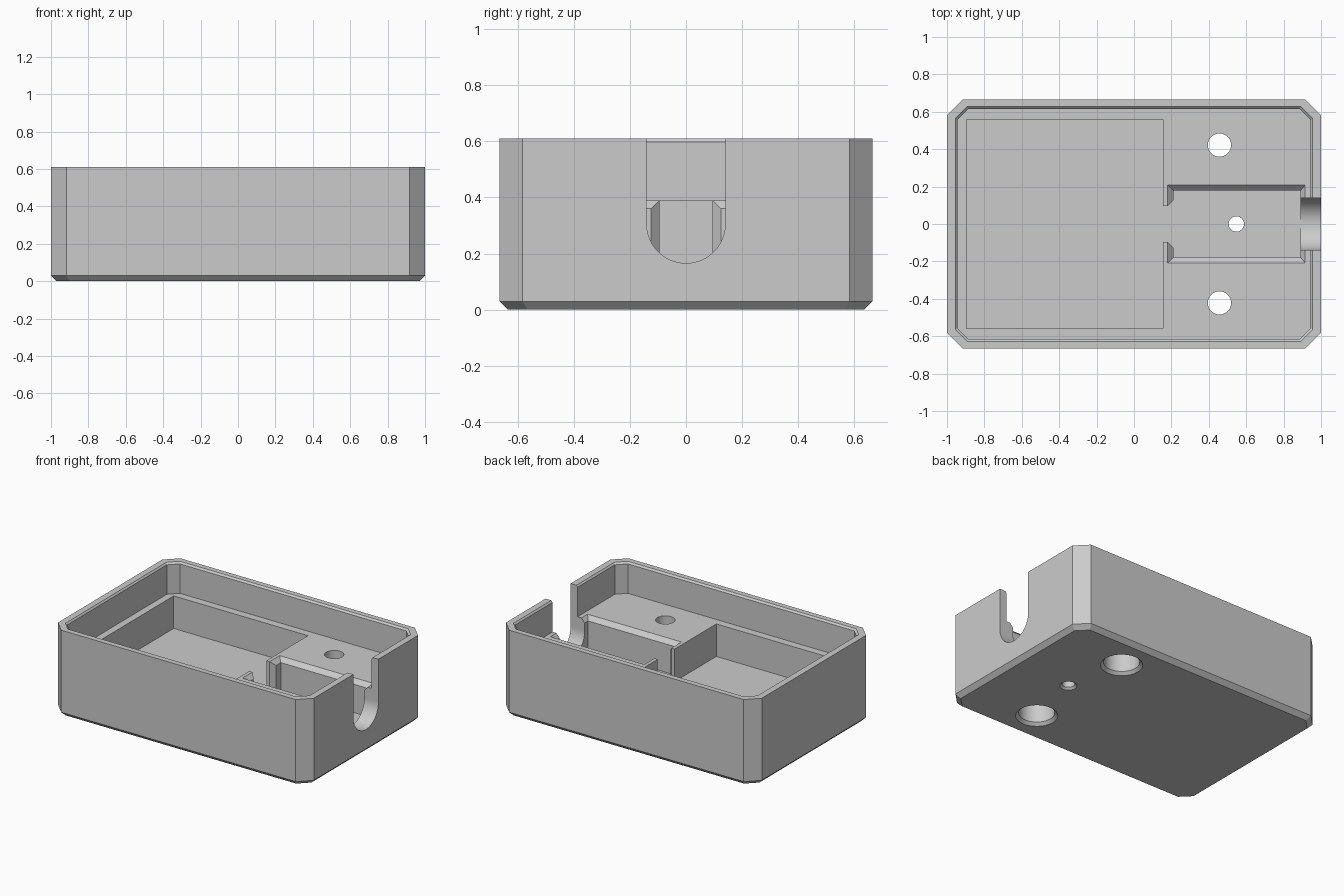
import bpy, bmesh, math

cube = bpy.data.objects.get("Cube")
if cube:
    bpy.data.objects.remove(cube, do_unlink=True)

grey = bpy.data.materials.new("plain_grey")
grey.use_nodes = True
tone = (0.6, 0.6, 0.6, 1)
grey.diffuse_color = tone
grey.node_tree.nodes["Principled BSDF"].inputs["Base Color"].default_value = tone


def octagon(hx, hy, cut):
    """Rectangle outline with clipped corners."""
    pts = []
    for sx, sy in ((1, 1), (-1, 1), (-1, -1), (1, -1)):
        pair = [(sx * hx, sy * (hy - cut)), (sx * (hx - cut), sy * hy)]
        pts += pair if sx * sy > 0 else pair[::-1]
    return pts


def rect(x0, x1, y0, y1):
    return [(x0, y0), (x1, y0), (x1, y1), (x0, y1)]


def circle(x, y, r, n=48):
    return [(x + r * math.cos(i * math.tau / n), y + r * math.sin(i * math.tau / n))
            for i in range(n)]


def loft(name, layers, place=lambda x, y, h: (x, y, h)):
    """Solid through matching outlines, each at its own height."""
    bm = bmesh.new()
    rings = [[bm.verts.new(place(x, y, h)) for x, y in pts] for pts, h in layers]
    bm.faces.new(rings[0])
    bm.faces.new(rings[-1])
    for a, b in zip(rings, rings[1:]):
        for i in range(len(a)):
            j = (i + 1) % len(a)
            bm.faces.new((a[i], a[j], b[j], b[i]))
    bmesh.ops.recalc_face_normals(bm, faces=bm.faces)
    mesh = bpy.data.meshes.new(name)
    bm.to_mesh(mesh)
    bm.free()
    mesh.materials.append(grey)
    obj = bpy.data.objects.new(name, mesh)
    bpy.context.collection.objects.link(obj)
    return obj


HX, HY, TOP = 1.0, 0.665, 0.61
LEDGE, FLOOR = 0.39, 0.16

# Outer body with bevelled underside
body = loft("enclosure_body", [
    (octagon(HX - 0.03, HY - 0.03, 0.07), 0),
    (octagon(HX, HY, 0.083), 0.03),
    (octagon(HX, HY, 0.083), TOP)])

cutters = []

# Upper cavity with a fine bevel at the rim
cutters.append(loft("upper_cavity", [
    (octagon(0.945, 0.615, 0.06), LEDGE),
    (octagon(0.945, 0.615, 0.06), TOP - 0.012),
    (octagon(0.955, 0.627, 0.063), TOP),
    (octagon(0.955, 0.627, 0.063), TOP + 0.1)]))

# Large compartment
bay = rect(-0.895, 0.155, -0.56, 0.56)
cutters.append(loft("large_compartment", [(bay, FLOOR), (bay, LEDGE + 0.06)]))

# Small compartment with a bevelled upper edge
inner, outer = rect(0.21, 0.89, -0.178, 0.178), rect(0.18, 0.915, -0.208, 0.208)
cutters.append(loft("small_compartment", [
    (inner, FLOOR), (inner, LEDGE - 0.03), (outer, LEDGE), (outer, LEDGE + 0.05)]))

# Passage between compartments, flared on one side
passage = [(0.1, -0.095), (0.18, -0.095), (0.22, -0.135),
           (0.22, 0.135), (0.18, 0.095), (0.1, 0.095)]
cutters.append(loft("passage", [(passage, FLOOR), (passage, LEDGE + 0.04)]))

# Round-bottomed cable slot through the side wall
R, ZC = 0.14, 0.306
slot = [(R * math.cos(a), ZC + R * math.sin(a))
        for a in (math.pi + i * math.pi / 32 for i in range(33))]
slot += [(R, TOP + 0.2), (-R, TOP + 0.2)]
cutters.append(loft("cable_slot", [(slot, 0.86), (slot, 1.1)],
                    lambda y, z, h: (h, y, z)))

# Screw holes with countersunk recesses below
for side in (-1, 1):
    x, y = 0.457, side * 0.422
    cutters.append(loft("screw_hole", [
        (circle(x, y, 0.155), -0.02), (circle(x, y, 0.115), 0.02),
        (circle(x, y, 0.115), 0.27), (circle(x, y, 0.062), 0.27),
        (circle(x, y, 0.062), LEDGE + 0.1)]))

# Small centre hole
cutters.append(loft("centre_hole", [
    (circle(0.547, 0, 0.065), -0.01), (circle(0.547, 0, 0.041), 0.014),
    (circle(0.547, 0, 0.041), FLOOR + 0.1)]))

# Cut everything out of the body
for c in cutters:
    c.hide_render = True
    mod = body.modifiers.new(c.name, 'BOOLEAN')
    mod.operation, mod.solver, mod.object = 'DIFFERENCE', 'EXACT', c
bpy.context.view_layer.update()
result = bpy.data.meshes.new_from_object(
    body.evaluated_get(bpy.context.evaluated_depsgraph_get()))
body.modifiers.clear()
body.data = result
for c in cutters:
    bpy.data.objects.remove(c, do_unlink=True)

# Smooth the round walls, keep edges sharp
bpy.ops.object.select_all(action='DESELECT')
body.select_set(True)
bpy.context.view_layer.objects.active = body
bpy.ops.object.shade_smooth_by_angle(angle=math.radians(20))
